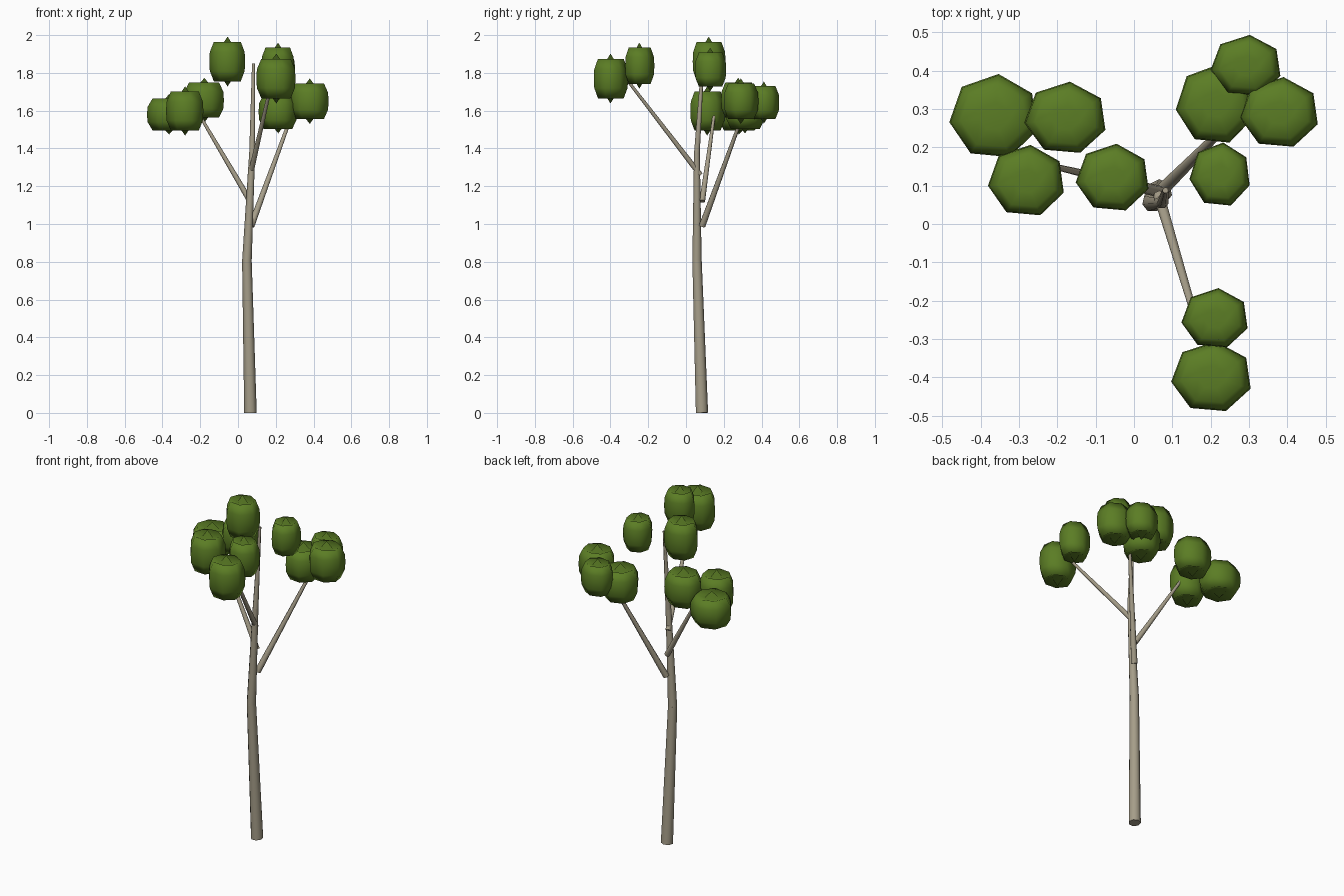
import bpy, bmesh, math
from mathutils import Vector

if "Cube" in bpy.data.objects:
    bpy.data.objects.remove(bpy.data.objects["Cube"])


def material(name, rgb):
    m = bpy.data.materials.new(name)
    m.diffuse_color = (*rgb, 1)
    m.use_nodes = True
    m.node_tree.nodes["Principled BSDF"].inputs["Base Color"].default_value = m.diffuse_color
    return m


BARK = material("bark", (0.38, 0.34, 0.25))
LEAF = material("leaf_green", (0.105, 0.205, 0.018))
SIDES = 7


def finish(name, bm, mat):
    bmesh.ops.recalc_face_normals(bm, faces=bm.faces)
    for f in bm.faces:
        f.smooth = len(f.verts) < 5      # end caps stay flat
    me = bpy.data.meshes.new(name)
    bm.to_mesh(me)
    bm.free()
    me.materials.append(mat)
    ob = bpy.data.objects.new(name, me)
    bpy.context.collection.objects.link(ob)


def limb(name, a, b, r1, r2):
    """Tapered tube from a to b."""
    a, b = Vector(a), Vector(b)
    bm = bmesh.new()
    bmesh.ops.create_cone(bm, cap_ends=True, segments=SIDES, radius1=r1,
                          radius2=r2, depth=(b - a).length)
    rot = Vector((0, 0, 1)).rotation_difference(b - a)
    for v in bm.verts:
        v.co = rot @ v.co + (a + b) / 2
    for e in bm.edges:                   # crisp rim at the caps
        if any(len(f.verts) > 4 for f in e.link_faces):
            e.smooth = False
    finish(name, bm, BARK)


# leaf clump profile (radius, height): barrel with a spike rising from a pit
HALF = [(0.33, 0.63), (0.75, 0.79), (0.97, 0.38)]
PROFILE = HALF + [(1.0, 0)] + [(r, -z) for r, z in reversed(HALF)]


def clump(name, c, s):
    bm = bmesh.new()
    rings = []
    for r, z in PROFILE:
        ring = []
        for i in range(SIDES):
            a = math.radians(33) + math.tau * i / SIDES
            ring.append(bm.verts.new((c[0] + s[0] * r * math.cos(a),
                                      c[1] + s[1] * r * math.sin(a),
                                      c[2] + s[2] * z)))
        rings.append(ring)
    top = bm.verts.new((c[0], c[1], c[2] + s[2]))
    low = bm.verts.new((c[0], c[1], c[2] - s[2]))
    for i in range(SIDES):
        j = (i + 1) % SIDES
        bm.faces.new((top, rings[0][i], rings[0][j]))
        bm.faces.new((low, rings[-1][j], rings[-1][i]))
        for p, q in zip(rings, rings[1:]):
            bm.faces.new((p[i], q[i], q[j], p[j]))
    finish(name, bm, LEAF)


# trunk in three leaning sections
limb("trunk_lower", (0.066, 0.083, 0), (0.047, 0.057, 0.81), 0.034, 0.026)
limb("trunk_middle", (0.047, 0.057, 0.80), (0.075, 0.057, 1.38), 0.026, 0.016)
limb("trunk_upper", (0.075, 0.057, 1.375), (0.082, 0.088, 1.85), 0.016, 0.008)

# side branches
limb("branch_right", (0.07, 0.085, 0.99), (0.275, 0.29, 1.55), 0.018, 0.009)
limb("branch_left", (0.065, 0.085, 1.12), (-0.20, 0.148, 1.57), 0.016, 0.008)
limb("branch_front", (0.065, 0.075, 1.26), (0.18, -0.31, 1.76), 0.015, 0.008)

# leaf clumps: centre, half sizes
CLUMPS = [
    ((-0.365, 0.28, 1.58), (0.118, 0.112, 0.106)),
    ((-0.178, 0.276, 1.656), (0.109, 0.096, 0.118)),
    ((-0.28, 0.112, 1.598), (0.102, 0.095, 0.13)),
    ((-0.055, 0.12, 1.86), (0.098, 0.09, 0.132)),
    ((0.212, -0.247, 1.838), (0.089, 0.08, 0.122)),
    ((0.203, -0.40, 1.77), (0.107, 0.094, 0.132)),
    ((0.225, 0.128, 1.818), (0.081, 0.085, 0.115)),
    ((0.293, 0.412, 1.643), (0.094, 0.082, 0.111)),
    ((0.213, 0.312, 1.595), (0.105, 0.106, 0.115)),
    ((0.38, 0.29, 1.65), (0.105, 0.094, 0.12)),
]
for n, (c, s) in enumerate(CLUMPS, 1):
    clump(f"leaf_clump_{n}", c, s)
